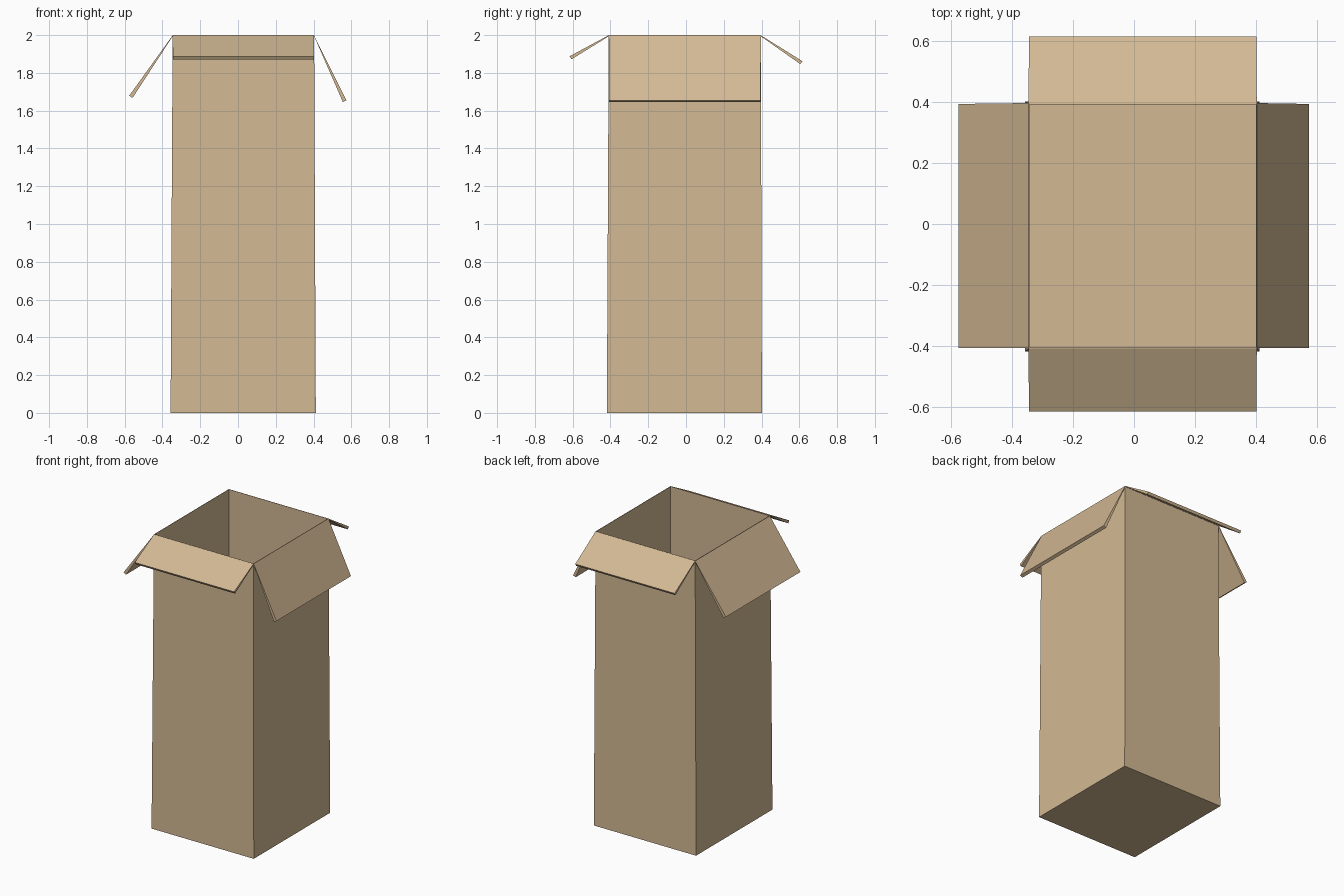
import bpy

if "Cube" in bpy.data.objects:
    bpy.data.objects.remove(bpy.data.objects["Cube"])

card = bpy.data.materials.new("cardboard")
card.diffuse_color = (0.65, 0.485, 0.295, 1)
card.use_nodes = True
card.node_tree.nodes["Principled BSDF"].inputs["Base Color"].default_value = card.diffuse_color


def make(name, verts, faces):
    mesh = bpy.data.meshes.new(name)
    mesh.from_pydata(verts, [], faces)
    mesh.materials.append(card)
    mesh.update()
    obj = bpy.data.objects.new(name, mesh)
    bpy.context.collection.objects.link(obj)
    return obj


def ring(x0, x1, y0, y1, z, inset=0.0):
    x0, x1, y0, y1 = x0 + inset, x1 - inset, y0 + inset, y1 - inset
    return [(x0, y0, z), (x1, y0, z), (x1, y1, z), (x0, y1, z)]


# Open box: thin walls, slightly wider at the base, closed floor
BASE = (-0.357, 0.412, -0.419, 0.402)
RIM = (-0.346, 0.403, -0.409, 0.396)
verts = (ring(*BASE, 0) + ring(*RIM, 2.0)
         + ring(*RIM, 2.0, 0.003) + ring(*BASE, 0.01, 0.008))
faces = [(3, 2, 1, 0), (12, 13, 14, 15)]
for r in range(3):
    for i in range(4):
        j = (i + 1) % 4
        faces.append((r * 4 + i, r * 4 + j, r * 4 + 4 + j, r * 4 + 4 + i))
make("box_body", verts, faces)


# Flap: wedge profile (distance, height) swept along the rim edge
def flap(name, axis, profile, hinge, tip):
    verts = []
    for side in (0, 1):
        for k, (d, z) in enumerate(profile):
            along = (hinge if k in (0, 3) else tip)[side]
            verts.append((d, along, z) if axis == "x" else (along, d, z))
    faces = [(0, 1, 2, 3), (7, 6, 5, 4)]
    faces += [(i, i + 4, (i + 1) % 4 + 4, (i + 1) % 4) for i in range(4)]
    # Keep normals pointing outward on mirrored profiles
    flip = (profile[1][0] > 0) == (axis == "x")
    if flip:
        faces = [f[::-1] for f in faces]
    make(name, verts, faces)


flap("left_flap", "x",
     [(-0.345, 2.0), (-0.576, 1.679), (-0.558, 1.668), (-0.347, 1.992)],
     (-0.407, 0.397), (-0.407, 0.394))
flap("right_flap", "x",
     [(0.402, 2.0), (0.574, 1.655), (0.555, 1.646), (0.404, 1.992)],
     (-0.407, 0.397), (-0.407, 0.394))
flap("front_flap", "y",
     [(-0.408, 2.0), (-0.616, 1.888), (-0.606, 1.872), (-0.410, 1.993)],
     (-0.346, 0.403), (-0.345, 0.402))
flap("back_flap", "y",
     [(0.395, 2.0), (0.616, 1.862), (0.606, 1.846), (0.397, 1.993)],
     (-0.346, 0.403), (-0.345, 0.402))

# Make every part's normals consistent
import bmesh
for obj in bpy.context.collection.objects:
    bm = bmesh.new()
    bm.from_mesh(obj.data)
    bmesh.ops.recalc_face_normals(bm, faces=bm.faces)
    bm.to_mesh(obj.data)
    bm.free()
